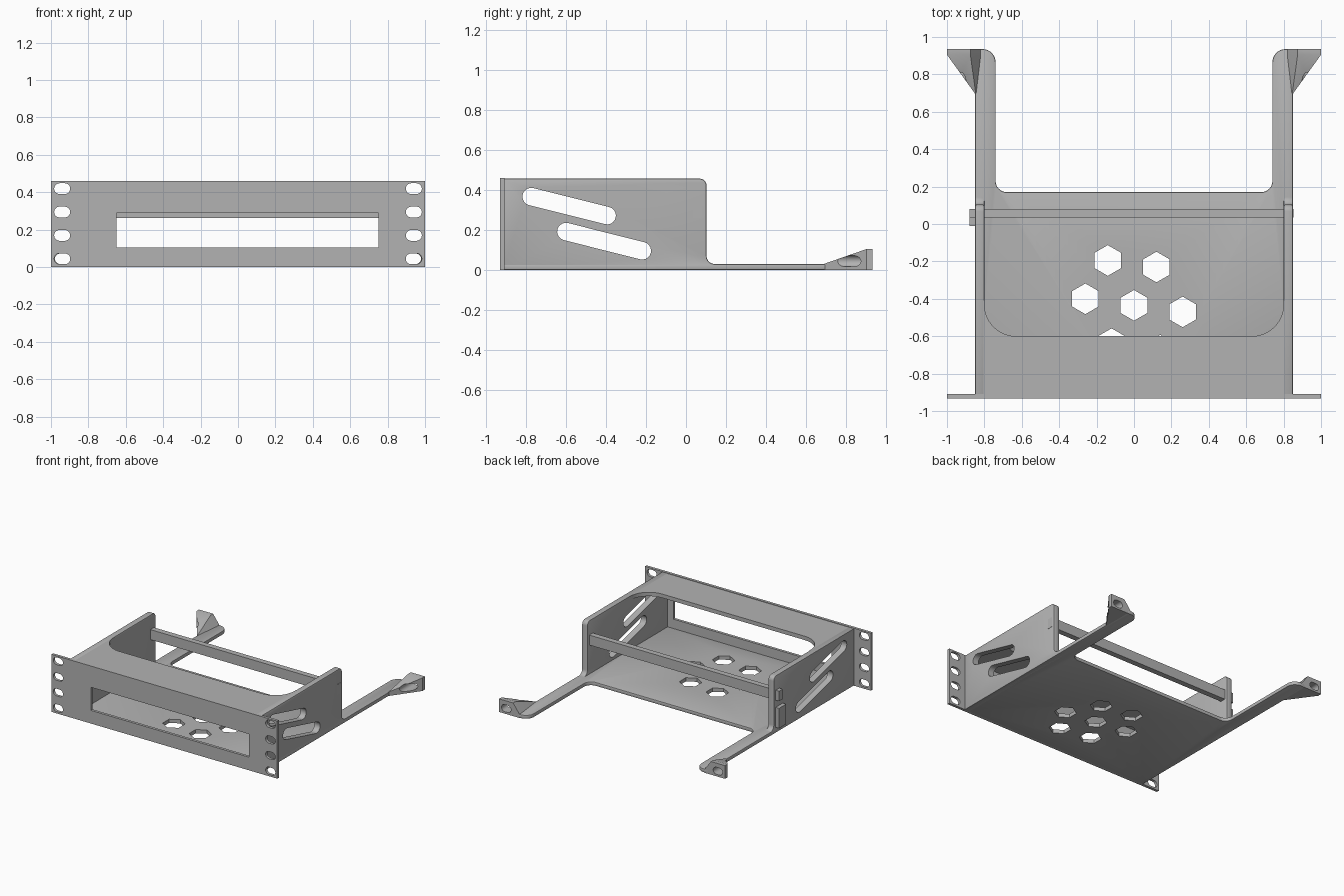
import bpy, bmesh, math
from math import cos, sin, pi, radians
from mathutils import Vector

old = bpy.data.objects.get("Cube")
if old:
    bpy.data.objects.remove(old, do_unlink=True)

grey = bpy.data.materials.new("plain grey")
grey.use_nodes = True
grey.diffuse_color = (0.45, 0.45, 0.45, 1)
grey.node_tree.nodes["Principled BSDF"].inputs["Base Color"].default_value = (0.45, 0.45, 0.45, 1)


def rounded(corners, steps=8):
    """Outline from (u, v, radius) corners."""
    out = []
    for i, (u, v, r) in enumerate(corners):
        p = Vector((u, v))
        if not r:
            out.append(p)
            continue
        a = (Vector(corners[i - 1][:2]) - p).normalized()
        b = (Vector(corners[(i + 1) % len(corners)][:2]) - p).normalized()
        c = p + (a + b) * r  # square corners only
        for k in range(steps + 1):
            t = k / steps * pi / 2
            out.append(c - b * r * cos(t) - a * r * sin(t))
    return out


def slot(p, q, r, steps=10):
    """Capsule outline between two centres."""
    p, q = Vector(p), Vector(q)
    ang = math.atan2(q.y - p.y, q.x - p.x)
    out = []
    for c, start in ((q, ang - pi / 2), (p, ang + pi / 2)):
        for k in range(steps + 1):
            t = start + pi * k / steps
            out.append(c + Vector((cos(t), sin(t))) * r)
    return out


def rect(u0, u1, v0, v1):
    return [Vector(p) for p in ((u0, v0), (u1, v0), (u1, v1), (u0, v1))]


def prism(bm, outline, axis, lo, hi):
    """Extrude an outline along x, y or z."""
    place = {"x": lambda p, d: (d, p.x, p.y),
             "y": lambda p, d: (p.x, d, p.y),
             "z": lambda p, d: (p.x, p.y, d)}[axis]
    a = [bm.verts.new(place(p, lo)) for p in outline]
    b = [bm.verts.new(place(p, hi)) for p in outline]
    bm.faces.new(a)
    bm.faces.new(b)
    for i in range(len(a)):
        j = (i + 1) % len(a)
        bm.faces.new((a[i], a[j], b[j], b[i]))


def to_object(name, bm):
    bmesh.ops.recalc_face_normals(bm, faces=bm.faces)
    mesh = bpy.data.meshes.new(name)
    bm.to_mesh(mesh)
    bm.free()
    mesh.materials.append(grey)
    ob = bpy.data.objects.new(name, mesh)
    bpy.context.collection.objects.link(ob)
    return ob


def finish(ob, holes=(), bevel=0):
    """Soften edges, cut holes, then shade."""
    cutter = None
    if bevel:
        m = ob.modifiers.new("soft_edges", "BEVEL")
        m.width, m.segments, m.limit_method = bevel, 2, "ANGLE"
        m.angle_limit = radians(40)
    if holes:
        bm = bmesh.new()
        for h in holes:
            prism(bm, *h)
        cutter = to_object("cutter", bm)
        cutter.hide_render = True
        m = ob.modifiers.new("holes", "BOOLEAN")
        m.operation, m.solver, m.object = "DIFFERENCE", "EXACT", cutter
    dg = bpy.context.evaluated_depsgraph_get()
    mesh = bpy.data.meshes.new_from_object(ob.evaluated_get(dg))
    ob.modifiers.clear()
    ob.data = mesh
    if cutter:
        bpy.data.objects.remove(cutter, do_unlink=True)
    bpy.ops.object.select_all(action="DESELECT")
    ob.select_set(True)
    bpy.context.view_layer.objects.active = ob
    bpy.ops.object.shade_smooth_by_angle(angle=radians(32))


def part(name, outline, axis, lo, hi, holes=(), bevel=0):
    bm = bmesh.new()
    prism(bm, outline, axis, lo, hi)
    finish(to_object(name, bm), holes, bevel)


# Front plate with display opening and ear slots
holes = [(rect(-0.65, 0.75, 0.105, 0.29), "y", -1.1, -0.8)]
for s in (-1, 1):
    for i in range(4):
        z = 0.044 + 0.125 * i
        holes.append((slot((s * 0.94 - 0.014, z), (s * 0.94 + 0.014, z), 0.029), "y", -1.1, -0.8))
part("front_plate", rect(-1, 1, 0, 0.46), "y", -0.932, -0.91, holes)

# Floor with rear arms and hexagonal vents
vents = [Vector((0, -0.435))]
for step in ((0.26, -0.035), (0.12, 0.205), (-0.14, 0.24)):
    vents += [vents[0] + Vector(step), vents[0] - Vector(step)]
hexes = []
for c in vents:
    ring = [c + Vector((sin(k * pi / 3), cos(k * pi / 3))) * 0.082 for k in range(6)]
    hexes.append((ring, "z", -0.1, 0.1))
half = [(0.85, -0.92, 0), (0.85, 0.935, 0), (0.74, 0.935, 0.07), (0.74, 0.17, 0.06)]
floor = half + [(-u, v, r) for u, v, r in reversed(half)]
part("floor_and_arms", rounded(floor), "z", 0, 0.03, hexes, 0.006)

# Top shelf with rounded rear cutout
half = [(0.84, -0.92, 0), (0.84, -0.41, 0), (0.8, -0.41, 0), (0.8, -0.6, 0.17)]
shelf = half + [(-u, v, r) for u, v, r in reversed(half)]
part("top_shelf", rounded(shelf, 12), "z", 0.425, 0.456)

# Side walls and rear mounts
wall = rounded([(-0.92, 0, 0), (0.15, 0, 0), (0.15, 0.03, 0), (0.103, 0.03, 0.04),
                (0.103, 0.457, 0.035), (-0.92, 0.457, 0)])
for s, side in ((1, "left"), (-1, "right")):
    lo, hi = sorted((s * 0.8, s * 0.85))
    slots = [(slot((-0.775, 0.367), (-0.395, 0.272), 0.044), "x", lo - 0.1, hi + 0.1),
             (slot((-0.601, 0.192), (-0.219, 0.096), 0.044), "x", lo - 0.1, hi + 0.1)]
    part(side + "_wall", wall, "x", lo, hi, slots, 0.007)

    bm = bmesh.new()
    for x, y, h in ((0.845, 0.69, 0.03), (1, 0.905, 0.105), (1, 0.935, 0.105),
                    (0.875, 0.905, 0.105), (0.875, 0.935, 0.105),
                    (0.82, 0.935, 0.03), (0.82, 0.9, 0.03)):
        bm.verts.new((s * x, y, 0))
        bm.verts.new((s * x, y, h))
    res = bmesh.ops.convex_hull(bm, input=bm.verts)
    bmesh.ops.delete(bm, geom=[v for v in bm.verts if not v.link_faces], context="VERTS")
    bmesh.ops.dissolve_limit(bm, angle_limit=0.01, verts=bm.verts, edges=bm.edges)
    hole = slot((s * 0.937 - 0.014, 0.044), (s * 0.937 + 0.014, 0.044), 0.028)
    finish(to_object(side + "_rear_mount", bm), [(hole, "y", 0.6, 1.1)])

# Cross bar through the walls, and the clip below its outer end
part("cross_bar", rect(0.035, 0.08, 0.262, 0.342), "x", -0.88, 0.852)
part("side_clip", rect(-0.01, 0.08, 0.045, 0.205), "x", -0.88, -0.84)
